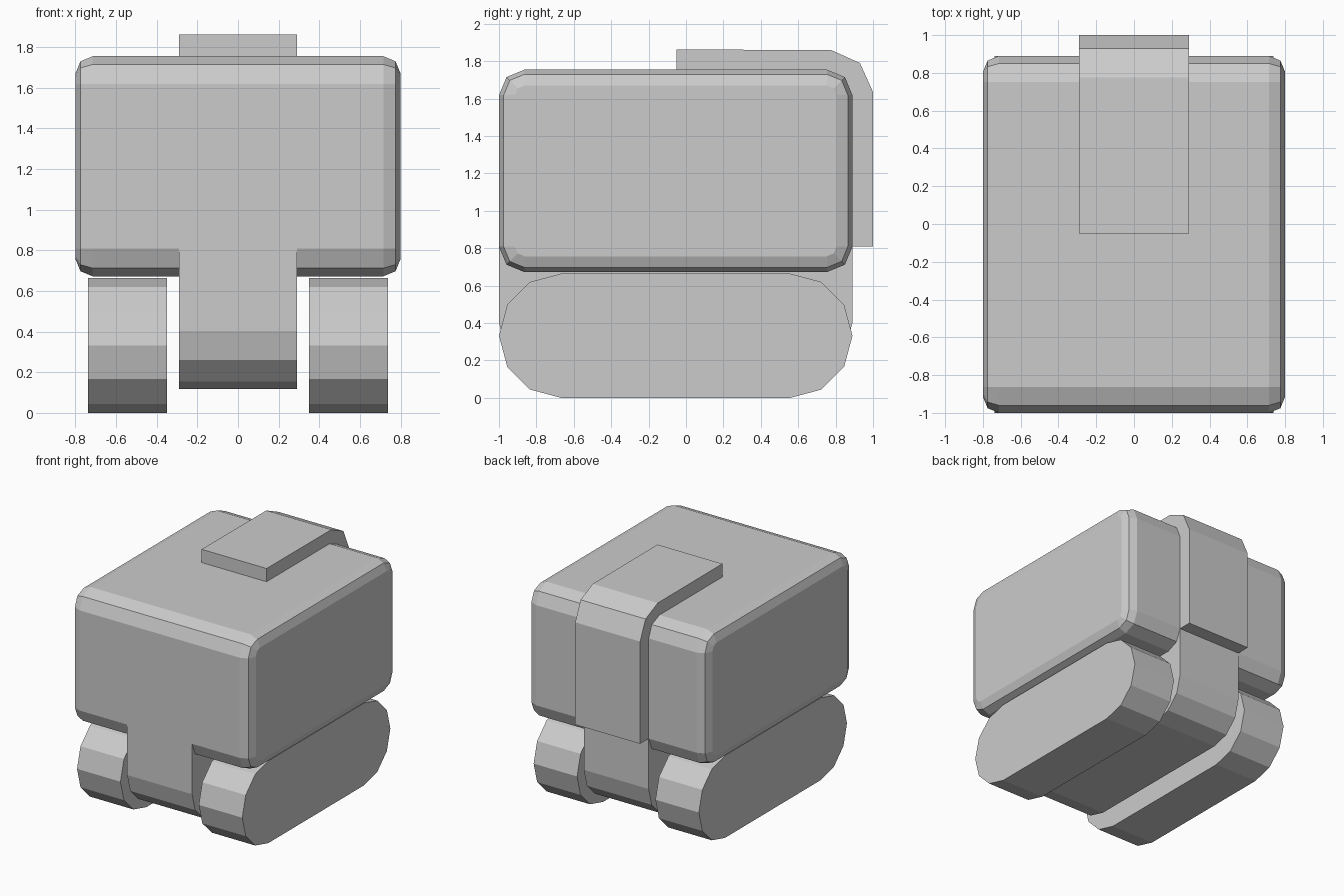
import bpy, bmesh, math

if "Cube" in bpy.data.objects:
    bpy.data.objects.remove(bpy.data.objects["Cube"])


def rounded_rect(y0, y1, z0, z1, radii, segs):
    """Closed y-z outline; radii are bottom-back, top-back, top-front, bottom-front."""
    pts = []
    corners = [(y1, z0, -1, 1), (y1, z1, -1, -1), (y0, z1, 1, -1), (y0, z0, 1, 1)]
    for i, ((y, z, sy, sz), r) in enumerate(zip(corners, radii)):
        cy, cz = y + sy * r, z + sz * r
        for k in range(segs + 1 if r else 1):
            a = math.radians(-90 + 90 * i) + math.pi / 2 * k / segs
            pts.append((cy + r * math.cos(a), cz + r * math.sin(a)))
    return pts


def loft(name, sections):
    """Skin a list of (x, outline) sections and cap both ends."""
    bm = bmesh.new()
    rings = [[bm.verts.new((x, y, z)) for y, z in outline] for x, outline in sections]
    n = len(rings[0])
    for a, b in zip(rings, rings[1:]):
        for i in range(n):
            j = (i + 1) % n
            bm.faces.new((a[i], a[j], b[j], b[i]))
    bm.faces.new(rings[0][::-1])
    bm.faces.new(rings[-1])
    bmesh.ops.remove_doubles(bm, verts=bm.verts[:], dist=1e-4)
    bmesh.ops.recalc_face_normals(bm, faces=bm.faces[:])
    mesh = bpy.data.meshes.new(name)
    bm.to_mesh(mesh)
    bm.free()
    ob = bpy.data.objects.new(name, mesh)
    bpy.context.collection.objects.link(ob)
    return ob


FRONT, BACK = -1.0, 0.89
BOTTOM, TOP = 0.672, 1.755
R = 0.137          # body edge radius
HALF = 0.29        # half width of the centre parts

# Body: rounded box whose sides are softened by a second, smaller bevel
b = 0.085
steps = [(0.8 - b * (1 - math.cos(a)), b * (1 - math.sin(a)))
         for a in (0, math.pi / 4, math.pi / 2)]


def body_outline(inset):
    return rounded_rect(FRONT + inset, BACK - inset, BOTTOM + inset, TOP - inset,
                        [R - inset] * 4, 2)


sections = [(-x, body_outline(i)) for x, i in steps]
sections += [(x, body_outline(i)) for x, i in reversed(steps)]
loft("body", sections)

# Centre keel, rounded underneath and flush with the body front and back
keel = rounded_rect(FRONT, BACK, 0.117, BOTTOM + R, [0.285, 0, 0, 0.285], 3)
loft("centre_keel", [(-HALF, keel), (HALF, keel)])

# Rounded feet on both sides
foot = rounded_rect(FRONT, BACK, 0.0, 0.664, [0.332] * 4, 3)
for side, label in ((-1, "left"), (1, "right")):
    loft(label + "_foot", [(side * 0.35, foot), (side * 0.738, foot)])

# Raised strap wrapping from the top down the back
c = R * (1 - math.sqrt(0.5))
strap = [(-0.05, 1.862), (0.775, 1.86), (0.93, 1.79), (1.0, 1.635), (1.0, BOTTOM + R),
         (BACK, BOTTOM + R), (BACK, TOP - R), (BACK - c, TOP - c), (BACK - R, TOP),
         (-0.05, TOP)]
loft("back_strap", [(-HALF, strap), (HALF, strap)])
